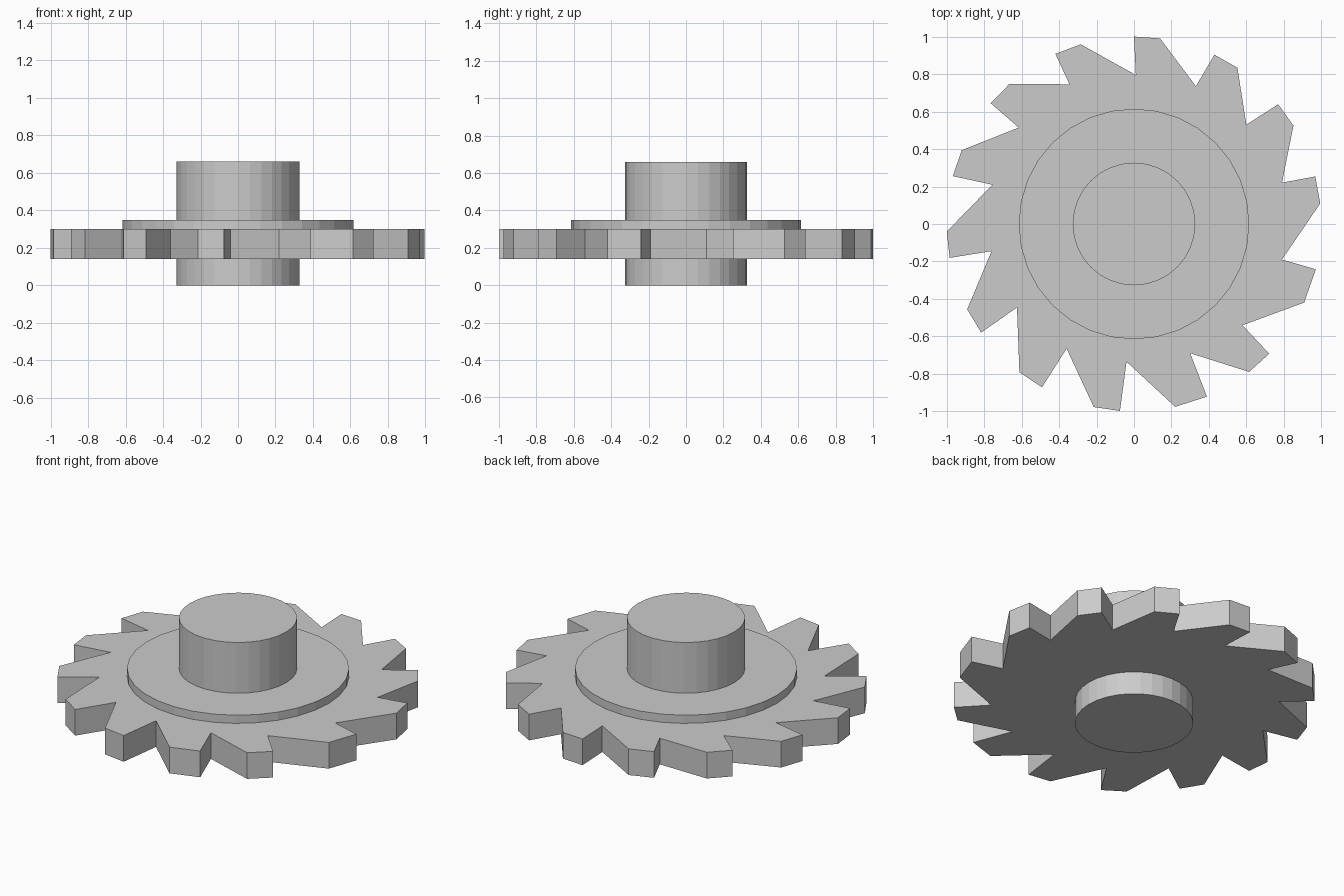
import bpy, bmesh
from math import radians, cos, sin

if "Cube" in bpy.data.objects:
    bpy.data.objects.remove(bpy.data.objects["Cube"])


def prism(name, pts, z0, z1):
    """Extrude a flat outline from z0 up to z1."""
    bm = bmesh.new()
    base = bm.faces.new([bm.verts.new((x, y, z0)) for x, y in pts])
    res = bmesh.ops.extrude_face_region(bm, geom=[base], use_keep_orig=True)
    top = [v for v in res["geom"] if isinstance(v, bmesh.types.BMVert)]
    bmesh.ops.translate(bm, verts=top, vec=(0, 0, z1 - z0))
    bmesh.ops.recalc_face_normals(bm, faces=bm.faces)
    mesh = bpy.data.meshes.new(name)
    bm.to_mesh(mesh)
    bm.free()
    obj = bpy.data.objects.new(name, mesh)
    bpy.context.collection.objects.link(obj)
    return obj


def polar(r, deg):
    return (r * cos(radians(deg)), r * sin(radians(deg)))


def circle(r, n=32):
    return [polar(r, 360 * i / n) for i in range(n)]


# Each worn tooth: leading tip angle, trailing tip angle, root angle, root radius
teeth = [
    (90, 82, 65.8, .806), (64.6, 56.5, 41.5, .80),
    (39.7, 31.7, 15.6, .82), (14.7, 6.3, -13.5, .812),
    (-14, -24.8, -43, .792), (-43.8, -52.1, -66.5, .752),
    (-67.1, -77.3, -93.1, .736), (-94.3, -102.4, -118.4, .756),
    (-119.4, -127.7, -144.5, .767), (-144.6, -152.9, -169.2, .774),
    (-169.6, -177.7, -195.5, .784), (-194.8, -203.2, -219.9, .802),
    (-220.1, -228.4, -245.2, .821), (-245.2, -253.5, -270.7, .795),
]
outline = []
for a, b, root, r in teeth:
    outline += [polar(1, a), polar(1, b), polar(r, root)]

# Toothed disc
prism("ratchet_disc", outline, 0.14, 0.30)
# Raised collar on the upper face
prism("collar", circle(0.615), 0.28, 0.35)
# Central hub passing through the disc
prism("hub", circle(0.327), 0.0, 0.66)
